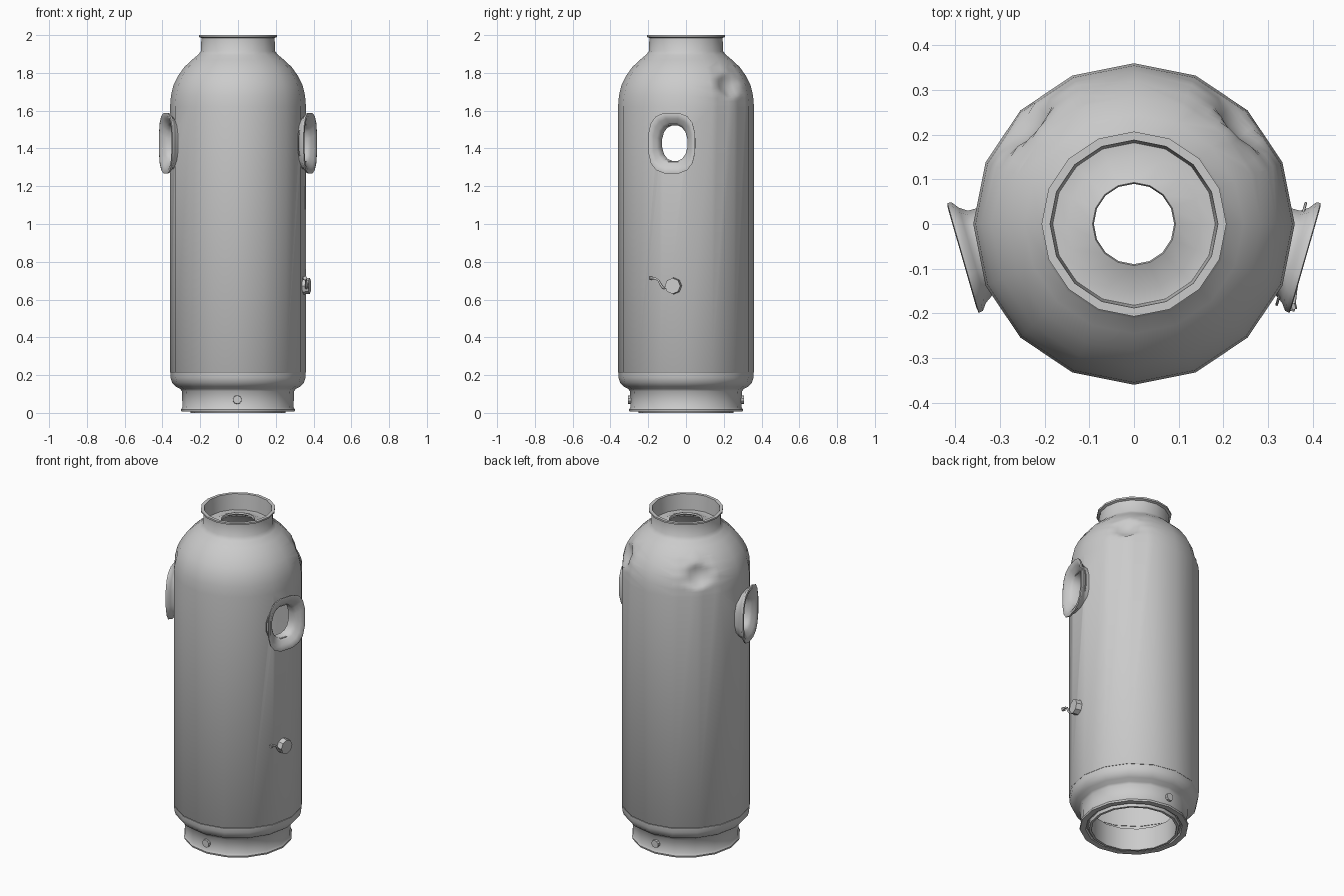
import bpy, bmesh, math
from mathutils import Vector, Matrix

if "Cube" in bpy.data.objects:
    bpy.data.objects.remove(bpy.data.objects["Cube"])

SEG = 16


def make_object(name, bm, angle=40, smooth=True):
    bmesh.ops.recalc_face_normals(bm, faces=bm.faces)
    me = bpy.data.meshes.new(name)
    bm.to_mesh(me)
    bm.free()
    ob = bpy.data.objects.new(name, me)
    bpy.context.collection.objects.link(ob)
    if smooth:
        smooth_object(ob, angle)
    return ob


def smooth_object(ob, angle=40):
    bpy.ops.object.select_all(action='DESELECT')
    ob.select_set(True)
    bpy.context.view_layer.objects.active = ob
    bpy.ops.object.shade_smooth_by_angle(angle=math.radians(angle))


def bridge(bm, rings, closed=False):
    """Skin a list of equal-length vertex loops."""
    loops = [[bm.verts.new(p) for p in r] for r in rings]
    pairs = list(zip(loops, loops[1:]))
    if closed:
        pairs.append((loops[-1], loops[0]))
    for a, b in pairs:
        for i in range(len(a)):
            j = (i + 1) % len(a)
            bm.faces.new((a[i], a[j], b[j], b[i]))
    return loops


def circle(r, z, n=SEG):
    return [(r * math.cos(2 * math.pi * i / n), r * math.sin(2 * math.pi * i / n), z)
            for i in range(n)]


def mirror_x(ob):
    ob.modifiers.new("mirror", 'MIRROR')


# Shell: outer side upward, over the lip, neck cup with hole, inner wall down
profile = [(0.357, 0.212), (0.36, 0.216), (0.36, 1.62), (0.355, 1.68), (0.342, 1.735),
           (0.32, 1.78), (0.285, 1.83), (0.245, 1.868), (0.212, 1.895), (0.196, 1.915),
           (0.194, 1.985), (0.207, 1.99), (0.207, 2.0), (0.188, 2.0), (0.182, 1.905),
           (0.15, 1.905), (0.093, 1.93), (0.09, 1.92), (0.15, 1.88), (0.20, 1.87),
           (0.26, 1.80), (0.31, 1.72), (0.335, 1.62), (0.342, 0.212)]
bm = bmesh.new()
bridge(bm, [circle(r, z) for r, z in profile], closed=True)

# Two round dents pressed into the rear of the shoulder
for side in (1, -1):
    direction = Vector((side * 0.73, 0.68, 0.42)).normalized()
    spot = Vector((side * 0.247, 0.228, 1.73))
    near = [f for f in bm.faces
            if (f.calc_center_median() - spot).length < 0.13
            and f.calc_center_median().xy.length > 0.275
            and f.calc_center_median().z > 1.62]
    edges = list({e for f in near for e in f.edges})
    bmesh.ops.subdivide_edges(bm, edges=edges, cuts=3, use_grid_fill=True)
    ball_r = 0.115
    ball = spot + direction * (ball_r - 0.032)
    for v in bm.verts:
        d = v.co - ball
        along = d.dot(direction)
        across2 = d.length_squared - along * along
        if d.length < ball_r and v.co.xy.length > 0.25:
            v.co = v.co + direction * (-math.sqrt(ball_r ** 2 - across2) - along)
shell = make_object("cylinder_shell", bm)

# Base skirt and foot ring, open underneath
profile = [(0.342, 0.21), (0.358, 0.21), (0.357, 0.185), (0.349, 0.16), (0.33, 0.14),
           (0.306, 0.127), (0.297, 0.115), (0.294, 0.03), (0.302, 0.018), (0.30, 0.008),
           (0.268, 0.008), (0.262, 0.018), (0.254, 0.018), (0.25, 0.0), (0.236, 0.0),
           (0.236, 0.135), (0.31, 0.15), (0.338, 0.175)]
bm = bmesh.new()
bridge(bm, [circle(r, z) for r, z in profile], closed=True)
make_object("base_skirt", bm)

# Window frame plane: n points outward, u along the frame, z up
TILT = math.radians(-16)
N = Vector((math.cos(TILT), math.sin(TILT), 0))
U = Vector((-math.sin(TILT), math.cos(TILT), 0))
CENTRE = Vector((0.383, -0.076, 1.428))


def window_ring(hw, hh, depth, power, n=16):
    pts = []
    for i in range(n):
        t = 2 * math.pi * (i + 0.5) / n
        c, s = math.cos(t), math.sin(t)
        a = hw * math.copysign(abs(c) ** power, c)
        b = hh * math.copysign(abs(s) ** power, s)
        pts.append(CENTRE + U * a + Vector((0, 0, b)) + N * depth)
    return pts


# Cut the two window openings through the shell
bm = bmesh.new()
ends = bridge(bm, [window_ring(0.088, 0.108, d, 0.85) for d in (-0.15, 0.1)])
for loop in ends:
    bm.faces.new(loop)
cutter = make_object("window_cutter", bm, smooth=False)
mirror_x(cutter)
cutter.hide_render = True
cutter.hide_viewport = False
cut = shell.modifiers.new("windows", 'BOOLEAN')
cut.operation = 'DIFFERENCE'
cut.solver = 'EXACT'
cut.object = cutter
bpy.context.view_layer.objects.active = shell
bpy.ops.object.modifier_apply(modifier=cut.name)
bpy.data.objects.remove(cutter)
smooth_object(shell)

# Flared window collars
section = [(0.100, 0.132, -0.085, 0.7), (0.100, 0.132, -0.040, 0.7), (0.112, 0.145, -0.022, 0.7),
           (0.128, 0.160, -0.010, 0.7), (0.130, 0.162, 0.0, 0.7), (0.118, 0.148, 0.002, 0.7),
           (0.104, 0.130, -0.008, 0.72), (0.088, 0.110, -0.022, 0.8), (0.077, 0.097, -0.036, 0.85),
           (0.076, 0.096, -0.080, 0.85)]
bm = bmesh.new()
bridge(bm, [window_ring(*s) for s in section], closed=True)
mirror_x(make_object("window_collar", bm, 50))


def rod(name, points, radius, cyclic=False):
    cu = bpy.data.curves.new(name, 'CURVE')
    cu.dimensions = '3D'
    cu.bevel_depth = radius
    cu.bevel_resolution = 1
    cu.use_fill_caps = True
    sp = cu.splines.new('POLY')
    sp.points.add(len(points) - 1)
    for p, co in zip(sp.points, points):
        p.co = (*co, 1)
    sp.use_cyclic_u = cyclic
    ob = bpy.data.objects.new(name, cu)
    bpy.context.collection.objects.link(ob)
    return ob


# Thin wire loop around the right collar
rod("collar_wire", window_ring(0.120, 0.10, -0.032, 0.8), 0.003, True)


def disc(name, centre, axis, radius, depth, sides):
    bm = bmesh.new()
    rot = Vector(axis).to_track_quat('Z', 'Y').to_matrix().to_4x4()
    bmesh.ops.create_cone(bm, cap_ends=True, segments=sides, radius1=radius,
                          radius2=radius * 0.93, depth=depth,
                          matrix=Matrix.Translation(centre) @ rot)
    return make_object(name, bm, 30)


# Side valve with a bent lever
disc("valve_cap", (0.36, -0.068, 0.672), (0.98, -0.19, 0), 0.045, 0.04, 8)
rod("valve_lever", [(0.36, -0.10, 0.66), (0.362, -0.122, 0.662), (0.362, -0.135, 0.68),
                    (0.36, -0.147, 0.703), (0.358, -0.165, 0.712), (0.354, -0.195, 0.714)], 0.006)
disc("lever_knob", (0.353, -0.186, 0.714), (0.28, -0.96, 0), 0.012, 0.014, 8)

# Bolts at the front and back of the foot
for label, s in (("front", -1), ("back", 1)):
    disc(label + "_bolt", (-0.004, s * 0.297, 0.07), (0, s, 0), 0.024, 0.02, 10)
